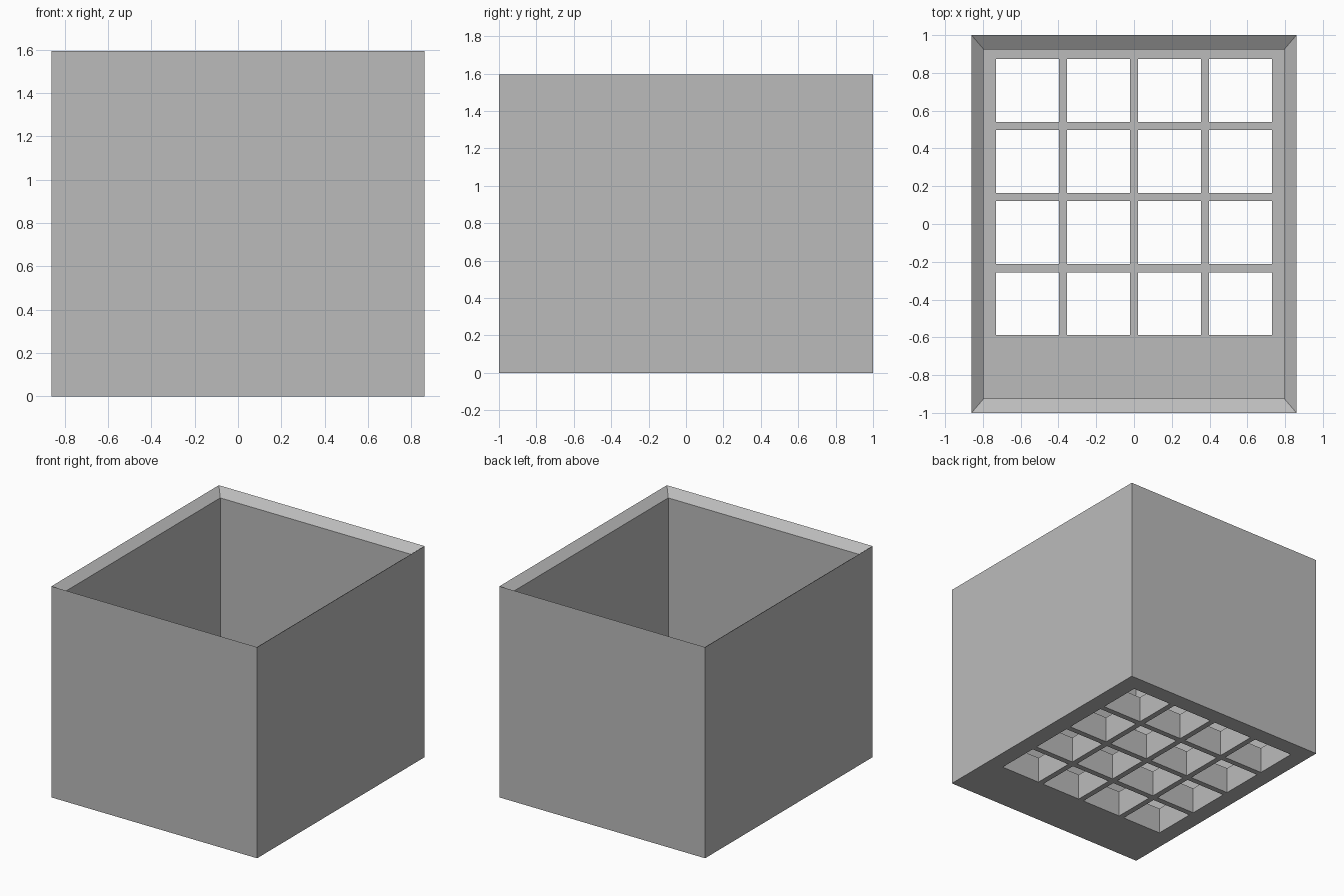
import bpy
import bmesh

if "Cube" in bpy.data.objects:
    bpy.data.objects.remove(bpy.data.objects["Cube"], do_unlink=True)

HALF_X, HALF_Y, HEIGHT = 0.86, 1.0, 1.595
WALL_X, WALL_Y = 0.064, 0.075
RIM_DROP, FLOOR = 0.05, 0.2
HOLE, PITCH, GRID_Y, COUNT = 0.333, 0.376, 0.142, 4

grey = bpy.data.materials.new("plain grey")
grey.use_nodes = True
colour = (0.5, 0.5, 0.5, 1)
grey.diffuse_color = colour
grey.node_tree.nodes["Principled BSDF"].inputs["Base Color"].default_value = colour


def make_object(name, bm):
    bmesh.ops.recalc_face_normals(bm, faces=bm.faces)
    mesh = bpy.data.meshes.new(name)
    bm.to_mesh(mesh)
    bm.free()
    mesh.materials.append(grey)
    obj = bpy.data.objects.new(name, mesh)
    bpy.context.collection.objects.link(obj)
    return obj


def add_ring(bm, x, y, z):
    return [bm.verts.new((sx * x, sy * y, z))
            for sx, sy in ((-1, -1), (1, -1), (1, 1), (-1, 1))]


# Open box: outer wall, sloping rim, inner wall and floor
bm = bmesh.new()
inner_x, inner_y = HALF_X - WALL_X, HALF_Y - WALL_Y
rings = [add_ring(bm, HALF_X, HALF_Y, 0),
         add_ring(bm, HALF_X, HALF_Y, HEIGHT),
         add_ring(bm, inner_x, inner_y, HEIGHT - RIM_DROP),
         add_ring(bm, inner_x, inner_y, FLOOR)]
for low, high in zip(rings, rings[1:]):
    for i in range(4):
        j = (i + 1) % 4
        bm.faces.new((low[i], low[j], high[j], high[i]))
bm.faces.new(rings[0])
bm.faces.new(rings[-1])
box = make_object("box", bm)

# Square drain holes through the floor
bm = bmesh.new()
for i in range(COUNT):
    for j in range(COUNT):
        cube = bmesh.ops.create_cube(bm, size=1)["verts"]
        bmesh.ops.scale(bm, verts=cube, vec=(HOLE, HOLE, FLOOR * 3))
        middle = (COUNT - 1) / 2
        bmesh.ops.translate(bm, verts=cube, vec=(
            (i - middle) * PITCH, (j - middle) * PITCH + GRID_Y, FLOOR / 2))
cutter = make_object("hole_cutter", bm)
cutter.hide_render = True

cut = box.modifiers.new("floor holes", "BOOLEAN")
cut.operation = "DIFFERENCE"
cut.solver = "EXACT"
cut.object = cutter
bpy.context.view_layer.objects.active = box
box.select_set(True)
bpy.ops.object.modifier_apply(modifier=cut.name)
bpy.data.objects.remove(cutter, do_unlink=True)
